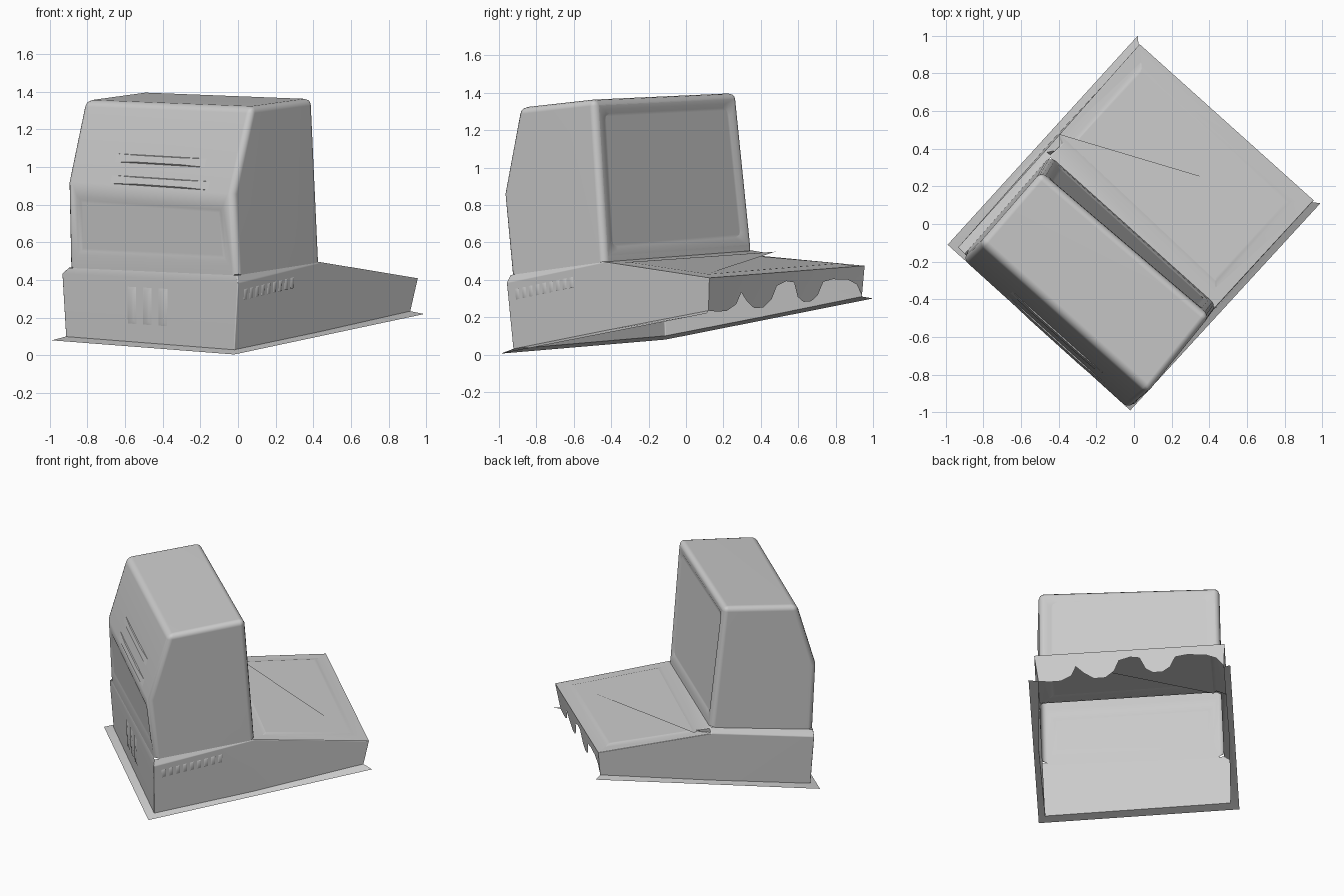
import bpy, bmesh
from mathutils import Vector as V

if "Cube" in bpy.data.objects:
    bpy.data.objects.remove(bpy.data.objects["Cube"])

# Corner points, named by side: a = front, b = right, c = back, d = left
P = {k: V(p) for k, p in {
    "fa": (-.02, -.99, .005), "fb": (.99, .11, .22), "fc": (.02, 1.0, .30), "fd": (-.99, -.11, .08),
    "a0": (-.02, -.925, .03), "b0": (.915, .12, .235), "c0": (.025, .94, .31), "d0": (-.915, -.11, .10),
    "a1": (0, -.96, .385), "b1": (.955, .125, .41), "c1": (.03, .955, .475), "d1": (-.935, -.125, .435),
    "a2": (-.005, -.94, .425), "d2": (-.90, -.16, .465),
    "m1": (.43, -.45, .125), "m2": (-.475, .40, .20), "n1": (.44, -.435, .495), "n2": (-.475, .385, .53),
    "t2": (-.445, .36, .555),
    "wa": (-.03, -.98, .86), "wd": (-.91, -.185, .92),
    "va": (.075, -.895, 1.32), "vd": (-.82, -.10, 1.355), "u1": (.40, -.49, 1.365), "u2": (-.495, .275, 1.40),
}.items()}


def finish(bm, name, bevel=0.0):
    bmesh.ops.recalc_face_normals(bm, faces=bm.faces)
    me = bpy.data.meshes.new(name)
    bm.to_mesh(me)
    bm.free()
    ob = bpy.data.objects.new(name, me)
    bpy.context.collection.objects.link(ob)
    bpy.ops.object.select_all(action='DESELECT')
    bpy.context.view_layer.objects.active = ob
    ob.select_set(True)
    if bevel:
        m = ob.modifiers.new("bevel", 'BEVEL')
        m.width, m.segments = bevel, 3
        m.limit_method, m.angle_limit = 'ANGLE', 0.4
        bpy.ops.object.modifier_apply(modifier=m.name)
    bpy.ops.object.shade_smooth_by_angle(angle=0.6)
    if bevel:
        w = ob.modifiers.new("flat_shading", 'WEIGHTED_NORMAL')
        w.keep_sharp = True
    return ob


def shell(name, faces, bevel=0.0, panels=()):
    """Open shell from named corners; panels = (face index, border, depth)."""
    bm = bmesh.new()
    verts, made = {}, []
    for f in faces:
        for k in f.split():
            if k not in verts:
                verts[k] = bm.verts.new(P[k])
        made.append(bm.faces.new([verts[k] for k in f.split()]))
    bmesh.ops.recalc_face_normals(bm, faces=bm.faces)
    for i, border, depth in panels:
        for thick, deep in ((border, 0), (.03, depth), (.02, 0)):
            bmesh.ops.inset_individual(bm, faces=[made[i]], thickness=thick, depth=deep)
    return finish(bm, name, bevel)


def pads(name, corners, rects, height):
    """Low raised pads on a quad; rects in (u0, u1, v0, v1) fractions."""
    a, b, c, d = (P[k] for k in corners.split())
    n = (b - a).cross(d - a).normalized()

    def at(u, v):
        return a.lerp(b, u).lerp(d.lerp(c, u), v)
    bm = bmesh.new()
    for u0, u1, v0, v1 in rects:
        du, dv = (u1 - u0) * .25, (v1 - v0) * .1
        lo = [bm.verts.new(at(u, v)) for u, v in ((u0, v0), (u1, v0), (u1, v1), (u0, v1))]
        hi = [bm.verts.new(at(u, v) + n * height) for u, v in
              ((u0 + du, v0 + dv), (u1 - du, v0 + dv), (u1 - du, v1 - dv), (u0 + du, v1 - dv))]
        bm.faces.new(hi)
        for i in range(4):
            j = (i + 1) % 4
            bm.faces.new((lo[i], lo[j], hi[j], hi[i]))
    return finish(bm, name)


# Low base: three walls, sloped deck and the ledge around the tower
shell("base", ["n1 b1 c1 n2 t2", "d0 a0 a1 d1", "a0 m1 n1 a1", "m1 b0 b1 n1",
               "c0 m2 n2 c1", "m2 d0 d1 n2", "d1 a1 a2 d2", "a1 n1 a2", "n2 d1 d2 t2"],
      .02, [(0, .10, .006)])

# Upright tower, open underneath
shell("tower", ["n1 t2 u2 u1", "d2 a2 wa wd", "wd wa va vd", "vd va u1 u2",
                "a2 n1 u1 va wa", "t2 d2 wd vd u2"],
      .035, [(0, .08, -.008), (1, .10, -.005)])

# Thin flange around three sides of the foot
shell("foot_flange", ["fd fa a0 d0", "fa fb b0 m1 a0", "fc fd d0 m2 c0"])

# Torn back wall hanging from the deck edge: (fraction along, drop)
drops = [(0, .17), (.06, .18), (.12, .18), (.18, .15), (.21, .09), (.25, .14), (.30, .18), (.36, .18),
         (.41, .14), (.44, .07), (.50, .05), (.55, .06), (.58, .14), (.62, .17), (.67, .17), (.71, .14),
         (.74, .07), (.80, .06), (.90, .07), (.96, .10), (1, .16)]
bm = bmesh.new()
prev = None
for t, drop in drops:
    top, foot = P["b1"].lerp(P["c1"], t), P["b0"].lerp(P["c0"], t)
    col = [bm.verts.new(top.lerp(foot, f * drop / .17)) for f in (0, .5, 1)]
    if prev:
        for i in range(2):
            bm.faces.new((prev[i], col[i], col[i + 1], prev[i + 1]))
    prev = col
finish(bm, "torn_back_wall")

# Ribs and vents on the base, bars on the tower
pads("base_ribs", "d0 a0 a1 d1", [(u, u + .05, .28, .85) for u in (.37, .46, .55)], .006)
pads("side_vents", "a0 m1 n1 a1", [(.08 + i * .07, .12 + i * .07, .72, .88) for i in range(9)], .003)
pads("tower_bars", "wd wa va vd", [(.26, .85, .02, .12), (.26, .80, .28, .38)], .006)
